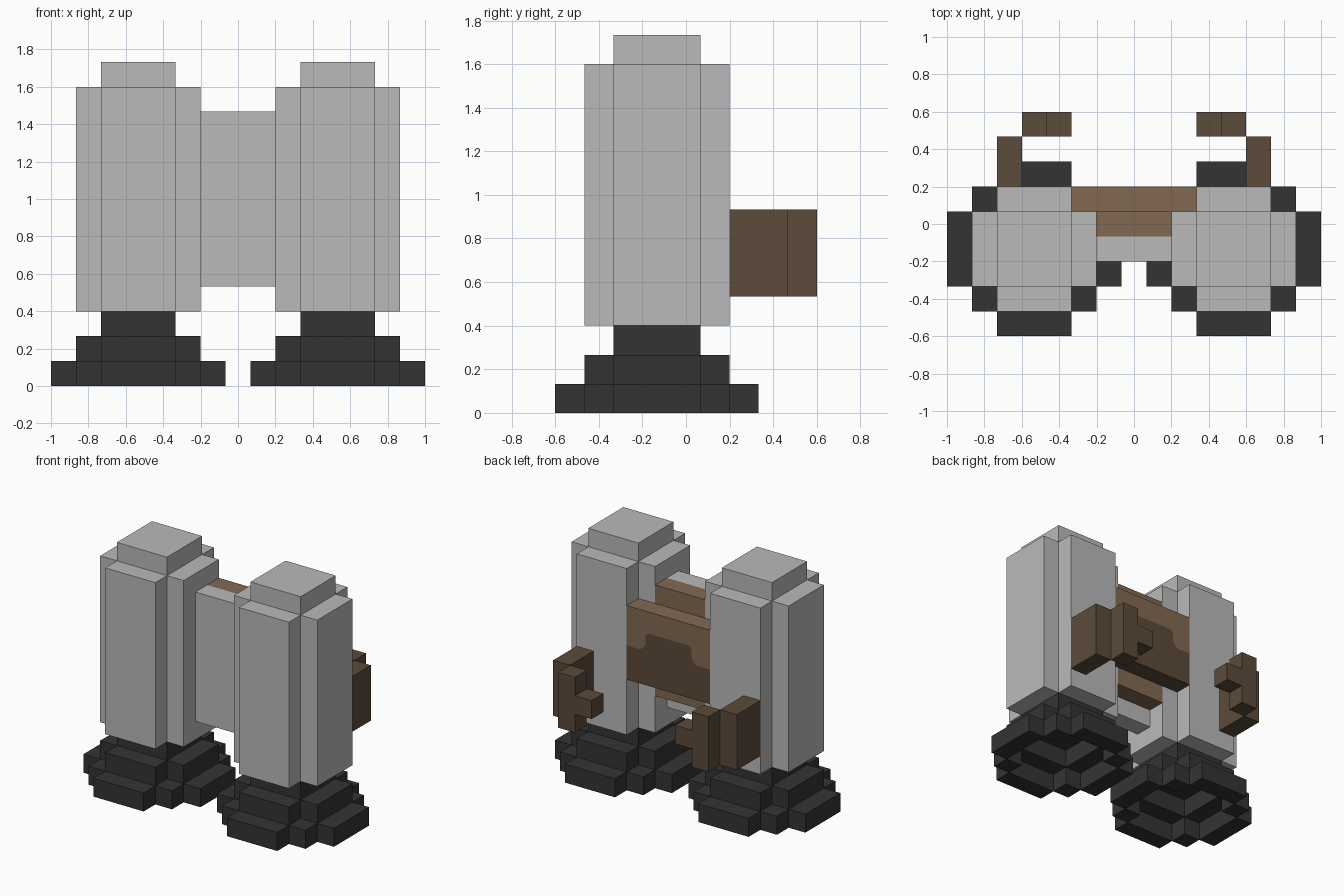
import bpy, bmesh

cube = bpy.data.objects.get("Cube")
if cube:
    bpy.data.objects.remove(cube, do_unlink=True)

U = 2 / 15  # one block


def material(name, rgb):
    m = bpy.data.materials.new(name)
    m.use_nodes = True
    m.diffuse_color = (*rgb, 1)
    m.node_tree.nodes["Principled BSDF"].inputs["Base Color"].default_value = (*rgb, 1)
    return m


GREY = material("light grey", (0.49, 0.49, 0.49))
BLACK = material("charcoal", (0.034, 0.034, 0.034))
BROWN = material("leather brown", (0.225, 0.141, 0.085))
DARK = material("dark brown", (0.107, 0.069, 0.042))


def finish(name, bm, mat):
    bmesh.ops.recalc_face_normals(bm, faces=bm.faces)
    me = bpy.data.meshes.new(name)
    bm.to_mesh(me)
    bm.free()
    me.materials.append(mat)
    ob = bpy.data.objects.new(name, me)
    bpy.context.collection.objects.link(ob)
    return ob


def prism(bm, points, direction):
    """Extrude a closed flat outline along a direction."""
    face = bm.faces.new([bm.verts.new(p) for p in points])
    new = bmesh.ops.extrude_face_region(bm, geom=[face])["geom"]
    verts = [v for v in new if isinstance(v, bmesh.types.BMVert)]
    bmesh.ops.translate(bm, verts=verts, vec=direction)


def box(bm, x0, x1, y0, y1, z0, z1):
    """Box in block units."""
    pts = [(x0, y0), (x1, y0), (x1, y1), (x0, y1)]
    prism(bm, [(x * U, y * U, z0 * U) for x, y in pts], (0, 0, (z1 - z0) * U))


def boxes(name, mat, *dims):
    bm = bmesh.new()
    for d in dims:
        box(bm, *d)
    return finish(name, bm, mat)


def turned(cx, cy, x0, x1, y0, y1, z0, z1):
    """Four copies of a box, a quarter turn apart around a centre."""
    out = []
    for _ in range(4):
        out.append((cx + x0, cx + x1, cy + y0, cy + y1, z0, z1))
        x0, x1, y0, y1 = -y1, -y0, x0, x1
    return out


for side, s in (("left", 1), ("right", -1)):
    cx, cy = 4 * s, -1

    # Tank: cross-shaped column with a square cap
    outline, x, y = [], 0, 0
    for i in range(4):
        for x, y in ((2.5, 1.5), (1.5, 1.5), (1.5, 2.5)):
            for _ in range(i):
                x, y = -y, x
            outline.append(((cx + x) * U, (cy + y) * U, 3 * U))
    bm = bmesh.new()
    prism(bm, outline, (0, 0, 9 * U))
    finish(side + "_tank", bm, GREY)
    boxes(side + "_tank_cap", GREY, (cx - 1.5, cx + 1.5, cy - 1.5, cy + 1.5, 12, 13))

    # Nozzle: neck and two widening rings, hollow underneath
    boxes(side + "_nozzle_neck", BLACK, (cx - 1.5, cx + 1.5, cy - 1.5, cy + 1.5, 2, 3))
    boxes(side + "_nozzle_middle_ring", BLACK, *turned(cx, cy, 1.5, 2.5, -1.5, 1.5, 1, 2))
    boxes(side + "_nozzle_bottom_ring", BLACK,
          *turned(cx, cy, 2.5, 3.5, -1.5, 1.5, 0, 1),
          *turned(cx, cy, 1.5, 2.5, 1.5, 2.5, 0, 1))

    # Arm rest: bar, upright block and small grip
    def mirrored(a, b, *rest):
        return (*sorted((a * s, b * s)), *rest)

    boxes(side + "_arm_bar", DARK, mirrored(4.5, 5.5, 1.5, 3.5, 4, 7))
    boxes(side + "_arm_block", DARK, mirrored(3.5, 4.5, 3.5, 4.5, 4, 7))
    boxes(side + "_arm_grip", DARK, mirrored(2.5, 3.5, 3.5, 4.5, 5, 6))

# Bridge between the tanks and its padding
boxes("bridge_plate", GREY, (-1.5, 1.5, -1.5, -0.5, 4, 11))
boxes("inner_pad", BROWN, (-1.5, 1.5, -0.5, 0.5, 5, 11))

# Back pad: two colours meeting along a stepped, rounded line
half = [(0.3333, 1.05), (0.235, 1.045), (0.205, 1.06), (0.185, 1.09),
        (0.183, 1.155), (0.165, 1.178)]
seam = half + [(-x, z) for x, z in reversed(half)]
for name, mat, z in (("back_pad_upper", BROWN, 10 * U), ("back_pad_lower", DARK, 6 * U)):
    bm = bmesh.new()
    pts = seam + [(-2.5 * U, z), (2.5 * U, z)]
    prism(bm, [(x, 0.5 * U, h) for x, h in pts], (0, U, 0))
    finish(name, bm, mat)
